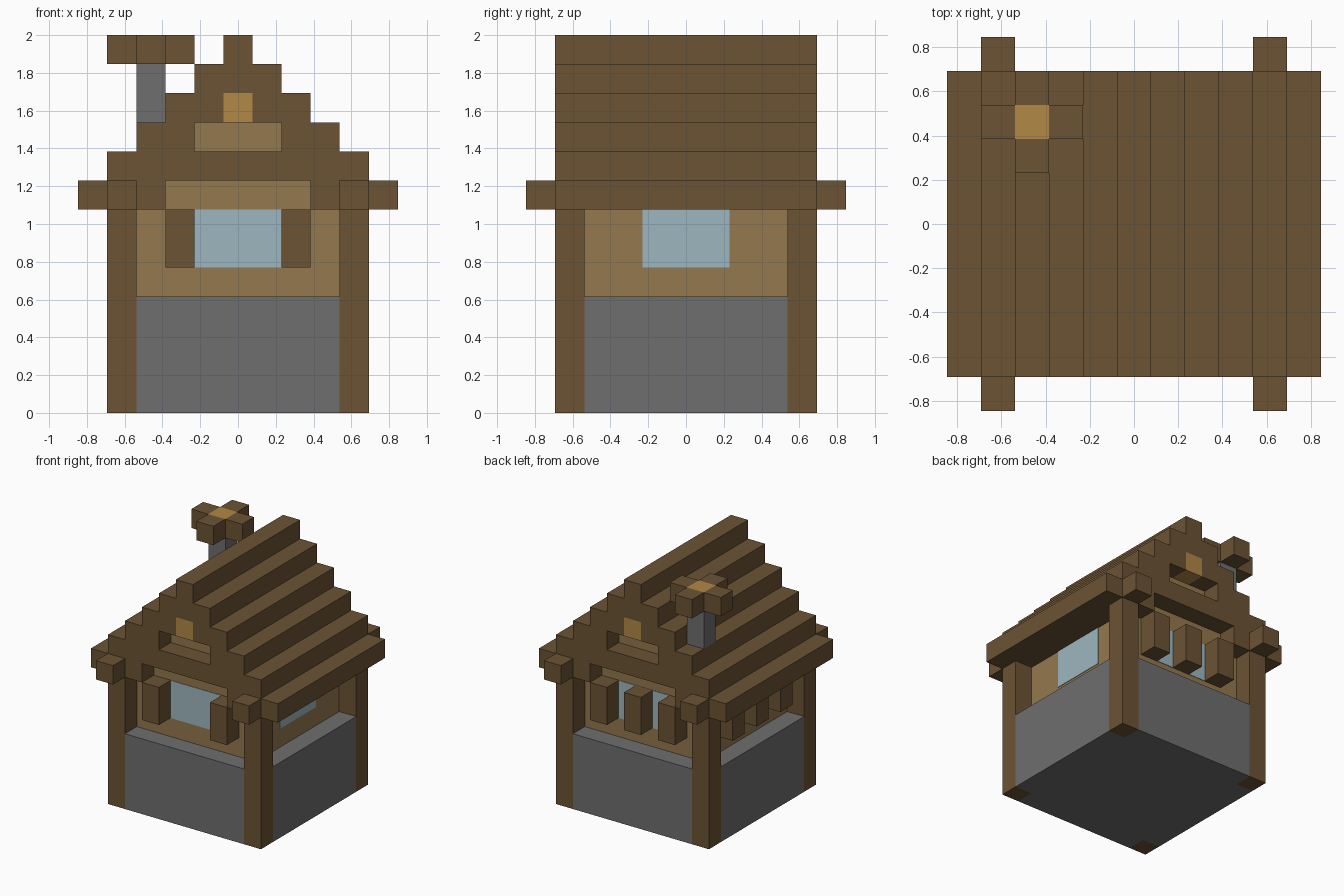
import bpy
import bmesh
from mathutils import Matrix, Vector

cube = bpy.data.objects.get("Cube")
if cube:
    bpy.data.objects.remove(cube, do_unlink=True)

U = 2 / 13  # one block


def material(name, rgb):
    linear = [((c / 255 + 0.055) / 1.055) ** 2.4 for c in rgb] + [1.0]
    mat = bpy.data.materials.new(name)
    mat.use_nodes = True
    mat.diffuse_color = linear
    mat.node_tree.nodes["Principled BSDF"].inputs["Base Color"].default_value = linear
    return mat


WOOD = material("dark wood", (107, 83, 52))
STONE = material("grey stone", (110, 110, 110))
PLASTER = material("tan plaster", (148, 120, 78))
GLASS = material("pale blue glass", (158, 183, 191))
GOLD = material("golden glow", (177, 136, 70))


def blocks(name, mat, *boxes):
    """One object from boxes, each given as x, y and z ranges in blocks."""
    bm = bmesh.new()
    for box in boxes:
        centre = Vector([(a + b) / 2 for a, b in box]) * U
        size = Vector([abs(b - a) for a, b in box]) * U
        bmesh.ops.create_cube(
            bm, size=1, matrix=Matrix.Translation(centre) @ Matrix.Diagonal(size).to_4x4())
    mesh = bpy.data.meshes.new(name)
    bm.to_mesh(mesh)
    bm.free()
    mesh.materials.append(mat)
    obj = bpy.data.objects.new(name, mesh)
    bpy.context.collection.objects.link(obj)
    return obj


def both(r):
    return (-r, r)


def mirrored(a, b):
    return [(a, b), (-b, -a)]


FULL, INNER = both(4.5), both(3.5)
corner = mirrored(3.5, 4.5)

# Stone base, flush with the corner posts
blocks("stone_base", STONE, (INNER, FULL, (0, 4)),
       *[(x, INNER, (0, 4)) for x in corner])
blocks("corner_posts", WOOD, *[(x, y, (0, 7)) for x in corner for y in corner])

# Set-back walls with a window on each side
blocks("upper_walls", PLASTER, (INNER, INNER, (4, 7)))
pane = mirrored(3.5, 3.53)
blocks("windows", GLASS,
       *[(both(1.5), p, (5, 7)) for p in pane],
       *[(p, both(1.5), (5, 7)) for p in pane])

# Shutters: a pair at the front, three at the back and on the chimney side
outer = mirrored(1.5, 2.5)
three = outer + [both(0.5)]
blocks("front_shutters", WOOD, *[(x, (-4.5, -3.5), (5, 7)) for x in outer])
blocks("back_shutters", WOOD, *[(x, (3.5, 4.5), (5, 7)) for x in three])
blocks("side_shutters", WOOD, *[((-4.5, -3.5), y, (5, 7)) for y in three])

# Eaves, with recessed plaster and protruding beam ends
blocks("eaves", WOOD, *[(x, FULL, (7, 8)) for x in mirrored(2.5, 5.5)])
blocks("eaves_wall", PLASTER, (both(2.5), INNER, (7, 8)))
blocks("beam_ends", WOOD, *[(x, y, (7, 8)) for x in corner for y in mirrored(4.5, 5.5)])

# Stepped roof
for level in (8, 11, 12):
    blocks("roof_step", WOOD, (both(12.5 - level), FULL, (level, level + 1)))
blocks("gable_step", WOOD, *[(x, FULL, (9, 10)) for x in mirrored(1.5, 3.5)])
blocks("gable_recess", PLASTER, (both(1.5), INNER, (9, 10)))
blocks("attic_step", WOOD, (both(0.5), INNER, (10, 11)),
       *[(x, FULL, (10, 11)) for x in mirrored(0.5, 2.5)])
blocks("attic_lights", GOLD, *[(both(0.5), y, (10, 11)) for y in corner])

# Chimney with a cross-shaped cap around a glowing block
cx, cy, top = (-3.5, -2.5), (2.5, 3.5), (12, 13)
blocks("chimney", STONE, (cx, cy, (10, 12)))
blocks("chimney_glow", GOLD, (cx, cy, top))
blocks("chimney_cap", WOOD,
       ((-4.5, -3.5), cy, top), ((-2.5, -1.5), cy, top),
       (cx, (1.5, 2.5), top), (cx, (3.5, 4.5), top))
